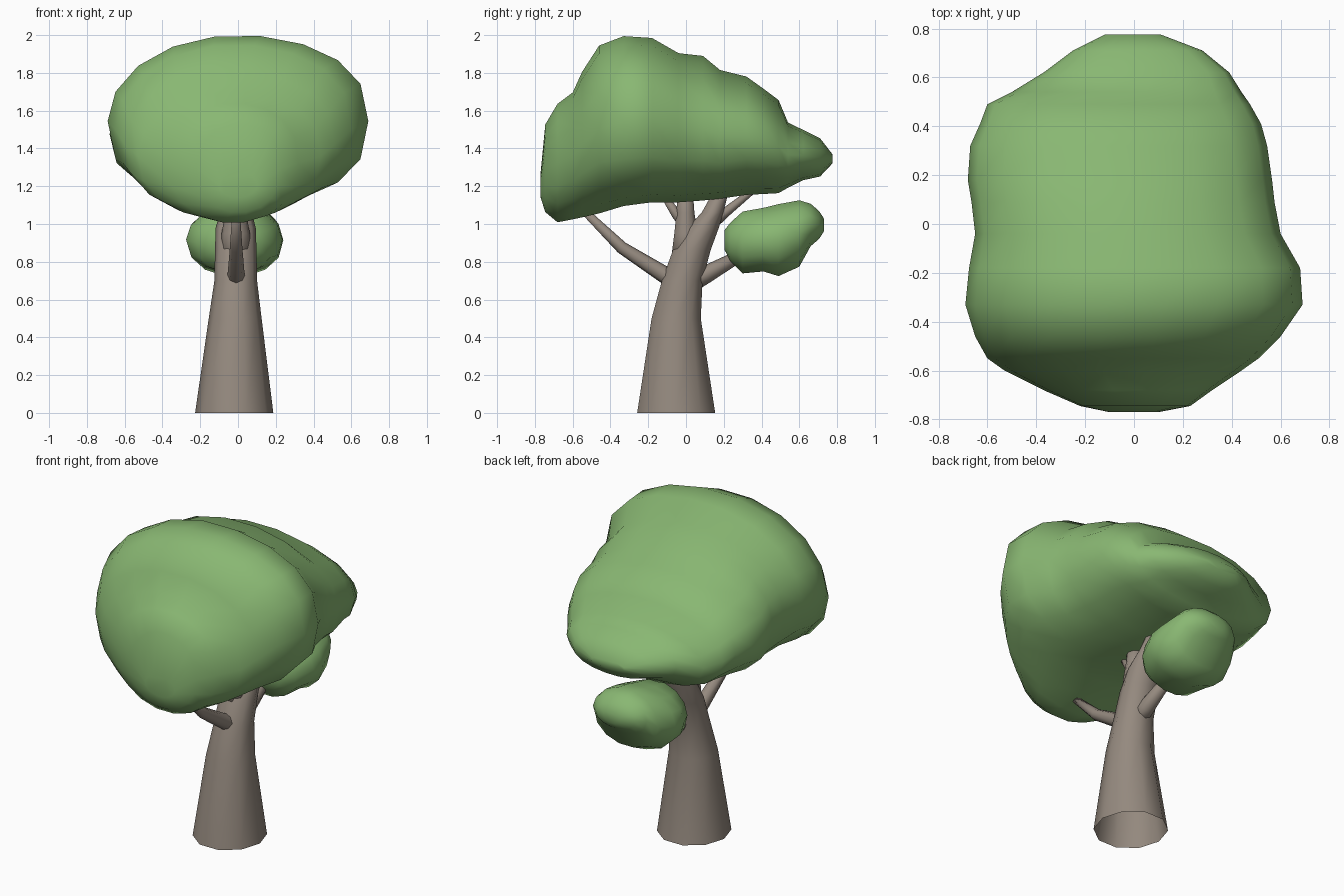
import bpy, math
from mathutils import Vector


def material(name, rgb):
    m = bpy.data.materials.new(name)
    m.diffuse_color = (*rgb, 1)
    return m


LEAF = material("leaf green", (0.25, 0.475, 0.17))
BARK = material("bark brown", (0.30, 0.253, 0.212))


def loft(name, rings, mat, cap_start=True, cap_end=True):
    """Skin a list of equally sized vertex rings."""
    n = len(rings[0])
    verts = [v for r in rings for v in r]
    faces = [(i * n + j, i * n + (j + 1) % n, (i + 1) * n + (j + 1) % n, (i + 1) * n + j)
             for i in range(len(rings) - 1) for j in range(n)]
    if cap_start:
        faces.append(tuple(reversed(range(n))))
    if cap_end:
        faces.append(tuple(range(len(verts) - n, len(verts))))
    me = bpy.data.meshes.new(name)
    me.from_pydata(verts, [], faces)
    me.materials.append(mat)
    for p in me.polygons:
        p.use_smooth = True
    ob = bpy.data.objects.new(name, me)
    bpy.context.collection.objects.link(ob)
    return ob


def foliage(name, sections, n=18, right=0.9):
    """Rounded cross-sections along y: (y, z low, z high, x left, x right)."""
    rings = []
    for y, z0, z1, x0, x1 in sections:
        cx, hx, zm, hz = (x0 + x1) / 2, (x1 - x0) / 2, (z0 + z1) / 2, (z1 - z0) / 2
        ring = []
        for k in range(n):
            a = 2 * math.pi * k / n
            c, s = math.cos(a), math.sin(a)
            if s < 0:                      # fuller underside, most in the middle
                s = -abs(s) ** (0.76 if -0.4 < y < 0.2 else 0.88)
            elif c > 0:                    # fuller upper right shoulder at the front
                s = s ** (right if y > -0.1 else right - 0.12)
            ring.append((cx + hx * c, y, zm + hz * s))
        rings.append(ring[::-1])           # reversed for outward normals
    return loft(name, rings, LEAF)


def stem(name, sections, n=10, cap_start=True):
    """Upright limb from level ellipses: (z, x, y, half x, half y)."""
    rings = [[(x + rx * math.cos(2 * math.pi * k / n), y + ry * math.sin(2 * math.pi * k / n), z)
              for k in range(n)] for z, x, y, rx, ry in sections]
    return loft(name, rings, BARK, cap_start=cap_start)


def branch(name, points, n=8):
    """Tapered tube through (x, y, z, radius) points."""
    ps = [Vector(p[:3]) for p in points]
    rings = []
    for i, p in enumerate(ps):
        d = (ps[min(i + 1, len(ps) - 1)] - ps[max(i - 1, 0)]).normalized()
        u = Vector((1, 0, 0))
        u = (u - d * u.dot(d)).normalized()
        w = d.cross(u)
        rings.append([p + points[i][3] * (u * math.cos(2 * math.pi * k / n) +
                      w * math.sin(2 * math.pi * k / n)) for k in range(n)])
    return loft(name, rings, BARK)


# Main canopy: blunt front, high crown, tapering to the back
foliage("main_canopy", [
    (-0.77, 1.14, 1.27, -0.10, 0.10),
    (-0.745, 1.06, 1.53, -0.22, 0.23),
    (-0.68, 1.005, 1.64, -0.37, 0.32),
    (-0.60, 1.02, 1.70, -0.53, 0.44),
    (-0.55, 1.03, 1.81, -0.60, 0.51),
    (-0.46, 1.05, 1.95, -0.65, 0.60),
    (-0.33, 1.09, 2.00, -0.69, 0.69),
    (-0.18, 1.11, 1.99, -0.675, 0.68),
    (-0.04, 1.11, 1.91, -0.65, 0.60),
    (0.09, 1.12, 1.895, -0.665, 0.575),
    (0.18, 1.13, 1.82, -0.68, 0.565),
    (0.32, 1.15, 1.785, -0.67, 0.545),
    (0.41, 1.155, 1.72, -0.63, 0.52),
    (0.49, 1.16, 1.66, -0.60, 0.475),
    (0.54, 1.19, 1.54, -0.50, 0.44),
    (0.62, 1.23, 1.50, -0.37, 0.39),
    (0.71, 1.25, 1.455, -0.25, 0.28),
    (0.775, 1.32, 1.37, -0.12, 0.11),
])

# Small clump low at the back
foliage("small_clump", [
    (0.205, 0.86, 0.97, -0.06, 0.06),
    (0.235, 0.80, 1.01, -0.15, 0.13),
    (0.30, 0.735, 1.07, -0.22, 0.19),
    (0.41, 0.745, 1.09, -0.275, 0.235),
    (0.49, 0.72, 1.11, -0.27, 0.24),
    (0.60, 0.77, 1.13, -0.23, 0.215),
    (0.66, 0.88, 1.11, -0.19, 0.18),
    (0.705, 0.92, 1.07, -0.14, 0.13),
    (0.73, 0.96, 1.03, -0.06, 0.06),
], n=14, right=1.0)

# Trunk: flared, open at the base, leaning back into its main fork
stem("trunk", [(0, -0.02, -0.052, 0.207, 0.217), (0.5, -0.015, -0.052, 0.14, 0.137),
               (0.7, -0.012, -0.02, 0.113, 0.113), (0.86, -0.012, 0.03, 0.11, 0.105),
               (0.98, -0.012, 0.09, 0.106, 0.088), (1.06, -0.012, 0.14, 0.085, 0.06),
               (1.22, -0.012, 0.205, 0.045, 0.035)], cap_start=False)

# Front fork splits off the trunk
stem("front_fork", [(0.80, -0.012, 0.0, 0.08, 0.085), (0.95, -0.012, 0.0, 0.075, 0.065),
                    (1.06, -0.012, -0.003, 0.055, 0.05), (1.22, -0.012, -0.005, 0.04, 0.04)])

# Twigs and side branches start inside the trunk
branch("thin_front_twig", [(-0.01, 0.02, 0.96, 0.03), (-0.01, -0.05, 1.05, 0.026), (-0.01, -0.11, 1.14, 0.018)])
branch("thin_back_twig", [(-0.01, 0.10, 0.97, 0.035), (-0.01, 0.22, 1.07, 0.025), (-0.01, 0.37, 1.19, 0.016)])
branch("front_branch", [(-0.01, 0.03, 0.65, 0.06), (-0.01, -0.12, 0.735, 0.045),
                        (-0.01, -0.34, 0.875, 0.033), (-0.01, -0.54, 1.07, 0.02)])
branch("back_branch", [(-0.01, -0.02, 0.67, 0.06), (-0.01, 0.10, 0.73, 0.048), (-0.01, 0.30, 0.84, 0.03)])
